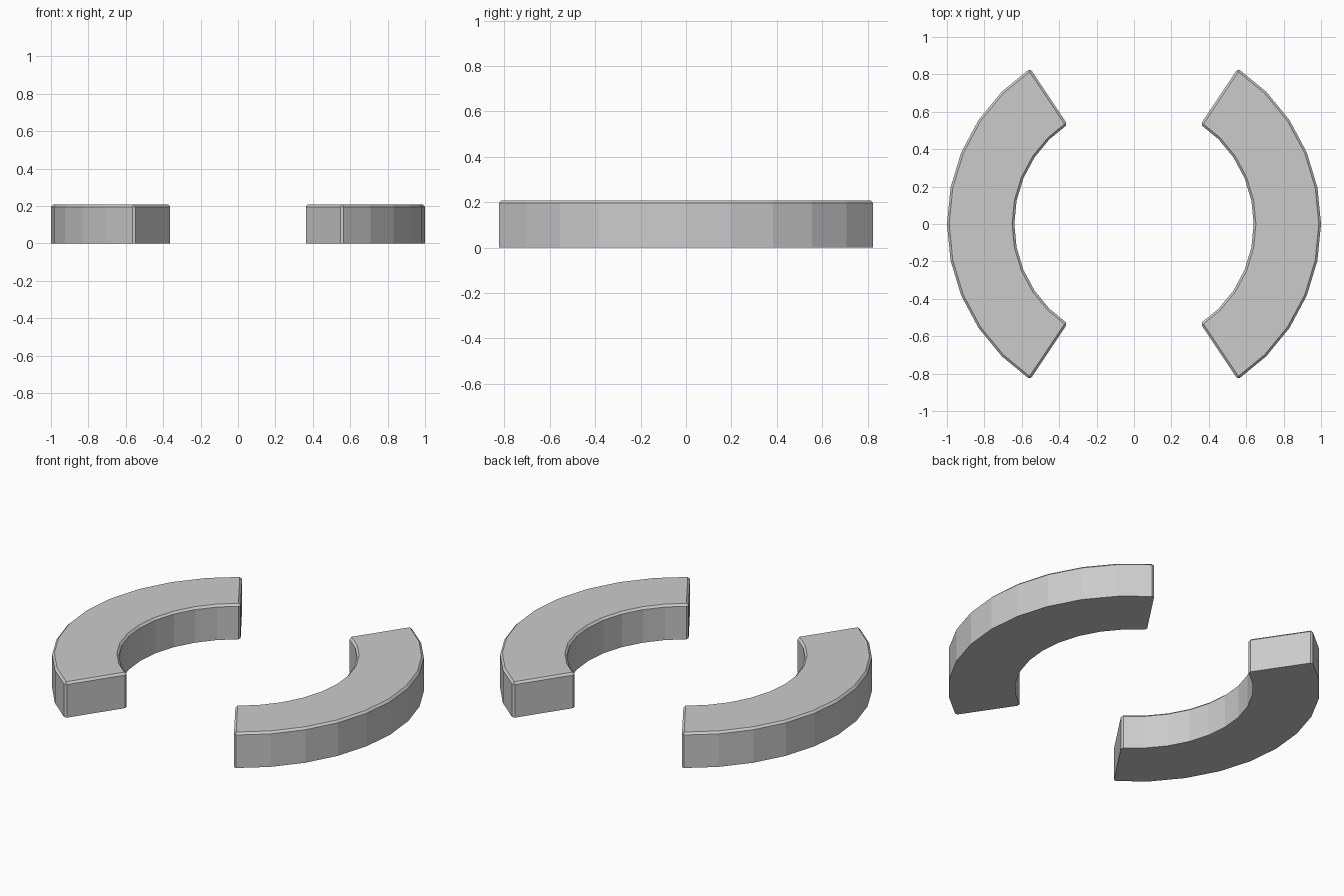
import bpy, bmesh
from math import sin, cos, radians

if "Cube" in bpy.data.objects:
    bpy.data.objects.remove(bpy.data.objects["Cube"])

OUTER, INNER, HEIGHT, BEVEL = 1.0, 0.64, 0.208, 0.012
STEP, HALF = 11.25, 5          # 32-sided ring, ten segments kept per arc


def arc_block(name, centre_deg):
    bm = bmesh.new()
    # Rectangular cross-section repeated along the arc
    rings = []
    for i in range(-HALF, HALF + 1):
        a = radians(centre_deg + i * STEP)
        section = [(INNER, 0), (OUTER, 0), (OUTER, HEIGHT), (INNER, HEIGHT)]
        rings.append([bm.verts.new((r * cos(a), r * sin(a), z)) for r, z in section])
    for p, q in zip(rings, rings[1:]):
        for k in range(4):
            n = (k + 1) % 4
            bm.faces.new((p[k], p[n], q[n], q[k]))
    bm.faces.new(rings[0])
    bm.faces.new(rings[-1])
    bmesh.ops.recalc_face_normals(bm, faces=bm.faces)

    # Chamfer the top rim and the four upright corners, leaving the base sharp
    edges = [e for e in bm.edges
             if e.calc_face_angle() > radians(45)
             and max(v.co.z for v in e.verts) > HEIGHT / 2]
    bmesh.ops.bevel(bm, geom=edges, offset=BEVEL, offset_type='OFFSET',
                    segments=1, profile=0.5, affect='EDGES')
    bmesh.ops.recalc_face_normals(bm, faces=bm.faces)

    mesh = bpy.data.meshes.new(name)
    bm.to_mesh(mesh)
    bm.free()
    obj = bpy.data.objects.new(name, mesh)
    bpy.context.collection.objects.link(obj)
    return obj


# Two facing curved blocks
arc_block("right_arc", 0)
arc_block("left_arc", 180)
